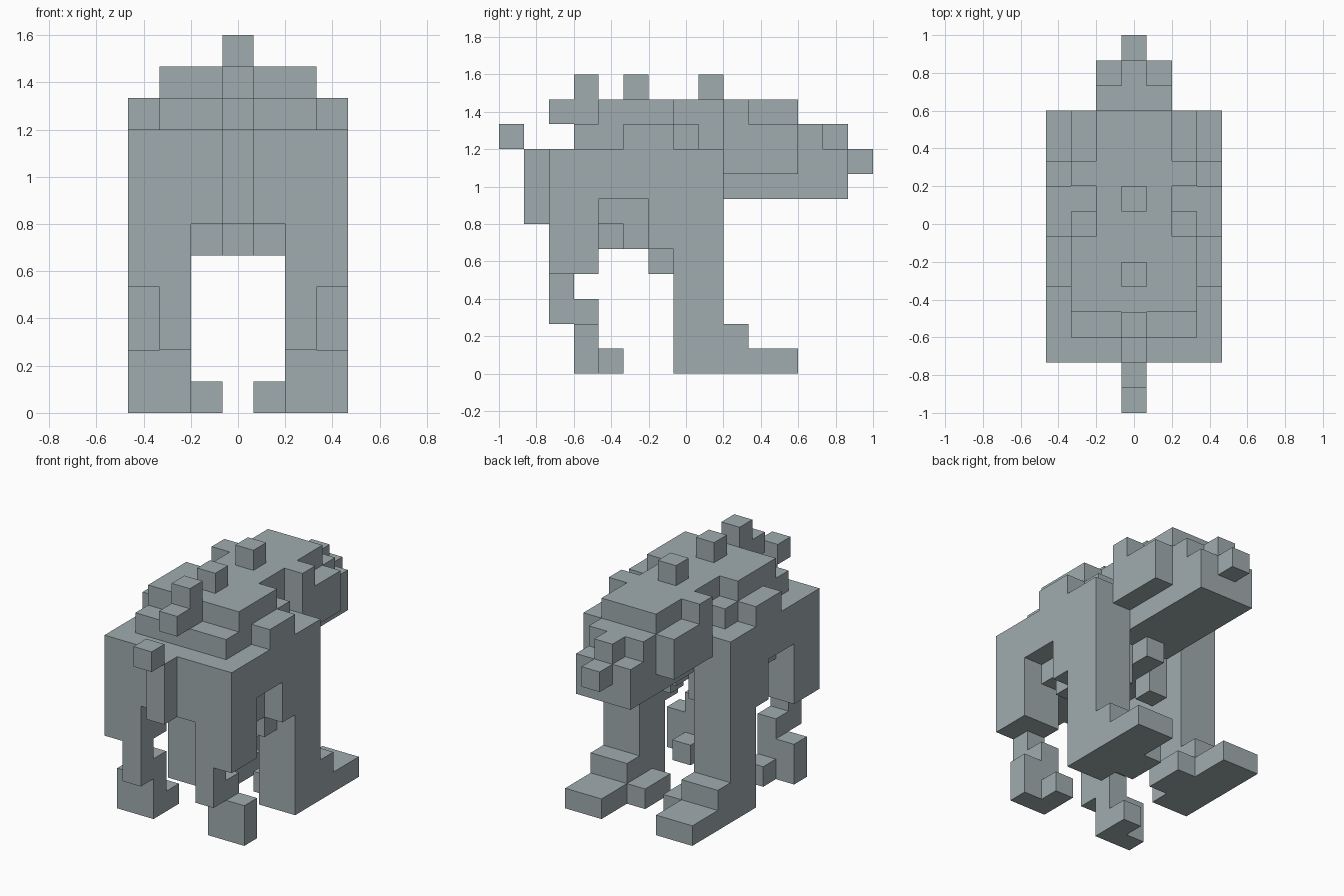
import bpy, bmesh, math
from mathutils import Vector

if "Cube" in bpy.data.objects:
    bpy.data.objects.remove(bpy.data.objects["Cube"])

CELL = 2 / 15
ORIGIN = Vector((-3.5 * CELL, -1.0, 0))

# One flat body colour
skin = bpy.data.materials.new("grey_skin")
skin.diffuse_color = (0.35, 0.415, 0.43, 1)
skin.use_nodes = True
skin.node_tree.nodes["Principled BSDF"].inputs["Base Color"].default_value = skin.diffuse_color


def box(i0, i1, j0, j1, k0, k1):
    """Grid cells filling a block, end values exclusive."""
    return {(i, j, k) for i in range(i0, i1) for j in range(j0, j1) for k in range(k0, k1)}


def mirror(cells):
    return {(6 - i, j, k) for i, j, k in cells}


parts = {}

# Trunk with belly, chest stud and hip studs
parts["trunk"] = (box(0, 7, 2, 9, 7, 9) | box(2, 5, 2, 8, 6, 7) | box(1, 2, 4, 6, 6, 7)
                  | box(5, 6, 4, 6, 6, 7) | box(3, 4, 4, 5, 5, 6) | box(3, 4, 8, 9, 6, 7)
                  | box(2, 3, 7, 8, 5, 6) | box(4, 5, 7, 8, 5, 6))

# Raised back: two stacked layers and shoulder lumps
parts["back_lower_layer"] = (box(1, 6, 3, 8, 9, 10) | box(2, 5, 8, 9, 9, 10)
                             | box(0, 1, 5, 7, 9, 10) | box(6, 7, 5, 7, 9, 10))
parts["back_upper_layer"] = box(1, 6, 4, 7, 10, 11) | box(2, 5, 7, 12, 10, 11) | box(1, 6, 9, 10, 10, 11)

# Spikes along the spine
parts["front_spike"] = box(3, 4, 2, 4, 10, 11) | box(3, 4, 3, 4, 11, 12)
parts["middle_spike"] = box(3, 4, 5, 6, 11, 12)
parts["rear_spike"] = box(3, 4, 8, 9, 11, 12)

# Hanging column and knob on the -y end
parts["front_column"] = box(3, 4, 1, 2, 6, 9)
parts["front_knob"] = box(3, 4, 0, 1, 9, 10)

# Long block on the +y end, with ridge, tip and side pods
parts["rear_block"] = box(2, 5, 9, 14, 7, 9) | box(2, 5, 9, 13, 9, 10)
parts["rear_ridge"] = box(3, 4, 13, 14, 9, 10)
parts["rear_tip"] = box(3, 4, 14, 15, 8, 9)

# Paired parts, given for the -x side and mirrored
pairs = {
    "side_pod": box(1, 2, 9, 12, 8, 10),
    "front_leg": box(0, 2, 2, 4, 4, 7) | box(1, 2, 2, 3, 2, 4) | box(1, 2, 3, 4, 2, 3),
    "front_foot": box(0, 2, 3, 4, 0, 2) | box(1, 2, 4, 5, 0, 1),
    "rear_leg": (box(0, 2, 7, 9, 0, 7) | box(0, 2, 6, 7, 5, 7)
                 | box(1, 2, 6, 7, 4, 5) | box(1, 2, 5, 6, 5, 6)),
    "rear_foot": box(0, 2, 9, 12, 0, 1) | box(0, 2, 9, 10, 1, 2) | box(2, 3, 8, 10, 0, 1),
}
for name, cells in pairs.items():
    parts[name + "_left"] = cells
    parts[name + "_right"] = mirror(cells)

filled = set().union(*parts.values())


def build(name, cells):
    """Mesh the outer skin of a part, leaving out faces buried in a neighbour."""
    bm = bmesh.new()
    for c in sorted(cells):
        centre = Vector(c) + Vector((0.5, 0.5, 0.5))
        for axis in range(3):
            for sign in (-1, 1):
                n = Vector((0, 0, 0))
                n[axis] = sign
                if tuple(int(a + b) for a, b in zip(c, n)) in filled:
                    continue
                u = Vector((0, 0, 0))
                u[(axis + 1) % 3] = 0.5
                v = n.cross(u)
                corners = (-u - v, u - v, u + v, v - u)
                bm.faces.new([bm.verts.new((centre + n * 0.5 + p) * CELL + ORIGIN) for p in corners])
    bmesh.ops.remove_doubles(bm, verts=bm.verts, dist=0.001)
    bmesh.ops.dissolve_limit(bm, angle_limit=math.radians(1), verts=bm.verts, edges=bm.edges)
    mesh = bpy.data.meshes.new(name)
    bm.to_mesh(mesh)
    bm.free()
    mesh.materials.append(skin)
    bpy.context.collection.objects.link(bpy.data.objects.new(name, mesh))


for part_name, part_cells in parts.items():
    build(part_name, part_cells)
